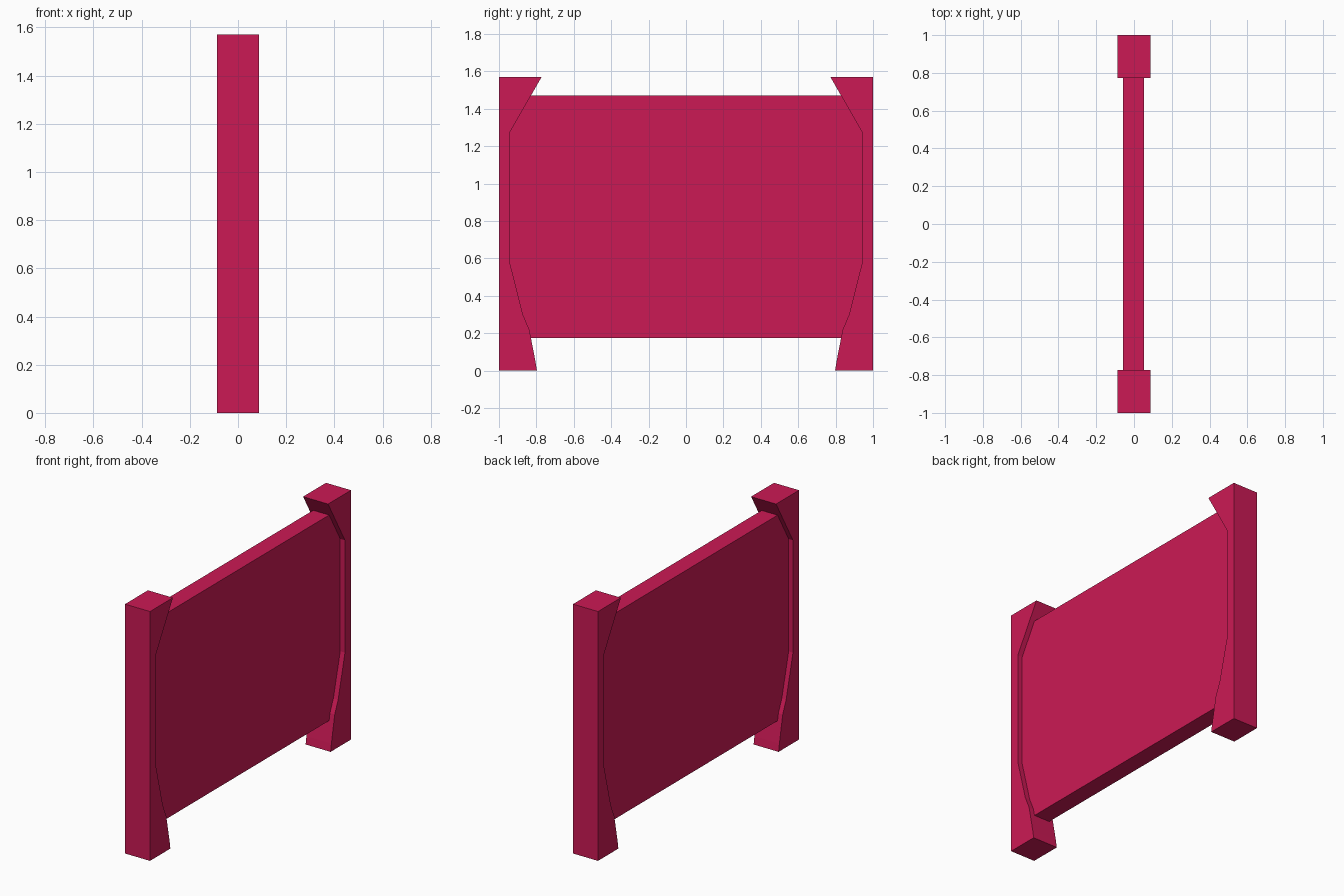
import bpy, bmesh

if "Cube" in bpy.data.objects:
    bpy.data.objects.remove(bpy.data.objects["Cube"])

mat = bpy.data.materials.new("crimson")
mat.diffuse_color = (0.6, 0.01, 0.09, 1)
mat.use_nodes = True
mat.node_tree.nodes["Principled BSDF"].inputs["Base Color"].default_value = mat.diffuse_color


def extrude_profile(name, pts, x0, x1):
    """Extrude a closed (y, z) outline from x0 to x1."""
    bm = bmesh.new()
    face = bm.faces.new([bm.verts.new((x0, y, z)) for y, z in pts])
    res = bmesh.ops.extrude_face_region(bm, geom=[face])
    moved = [g for g in res["geom"] if isinstance(g, bmesh.types.BMVert)]
    bmesh.ops.translate(bm, verts=moved, vec=(x1 - x0, 0, 0))
    bmesh.ops.recalc_face_normals(bm, faces=bm.faces)
    mesh = bpy.data.meshes.new(name)
    bm.to_mesh(mesh)
    bm.free()
    mesh.materials.append(mat)
    obj = bpy.data.objects.new(name, mesh)
    bpy.context.collection.objects.link(obj)
    return obj


# End posts: straight outside, carved inner edge
post = [(1, 0), (1, 1.57), (0.772, 1.57), (0.94, 1.278), (0.94, 0.57),
        (0.872, 0.30), (0.838, 0.22), (0.805, 0.05), (0.797, 0)]
for name, side in (("front_post", -1), ("back_post", 1)):
    extrude_profile(name, [(side * y, z) for y, z in post], -0.087, 0.087)

# Flat panel held between the posts
panel = [(-0.94, 0.175), (0.94, 0.175), (0.94, 1.47), (-0.94, 1.47)]
extrude_profile("panel", panel, -0.057, 0.054)
